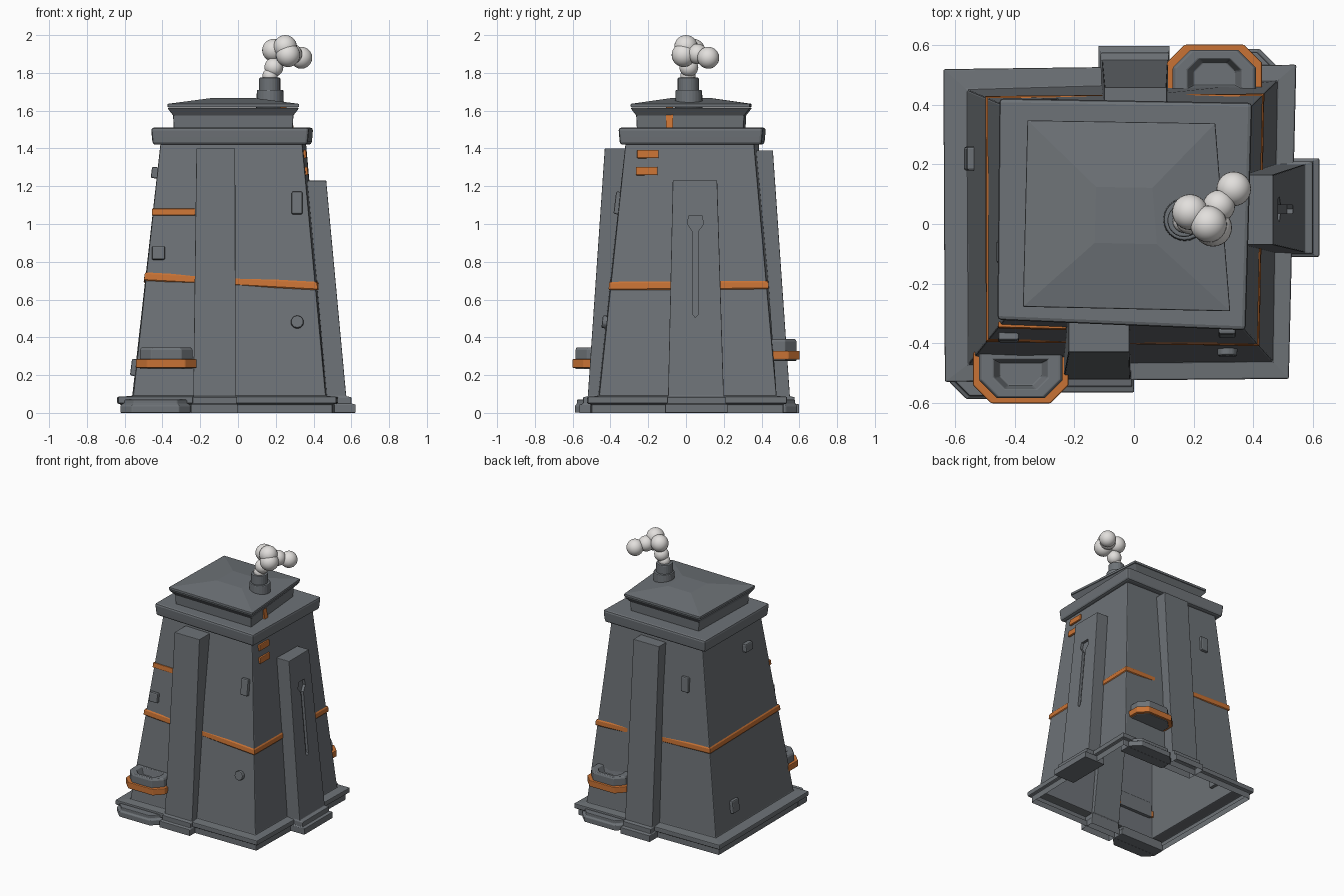
import bpy, bmesh, math
from mathutils import Vector

if "Cube" in bpy.data.objects:
    bpy.data.objects.remove(bpy.data.objects["Cube"])


def material(name, rgb):
    m = bpy.data.materials.new(name)
    m.diffuse_color = (*rgb, 1)
    m.use_nodes = True
    m.node_tree.nodes["Principled BSDF"].inputs["Base Color"].default_value = m.diffuse_color
    return m


GREY = material("slate grey", (0.155, 0.17, 0.185))
ORANGE = material("orange trim", (0.58, 0.17, 0.035))
WHITE = material("smoke white", (0.76, 0.74, 0.72))


def finish(name, bm, mat, bevel=0.0, smooth=True):
    bmesh.ops.recalc_face_normals(bm, faces=bm.faces)
    me = bpy.data.meshes.new(name)
    bm.to_mesh(me)
    bm.free()
    ob = bpy.data.objects.new(name, me)
    bpy.context.collection.objects.link(ob)
    me.materials.append(mat)
    if smooth:
        for p in me.polygons:
            p.use_smooth = smooth == "all"
    if bevel:
        b = ob.modifiers.new("bevel", "BEVEL")
        b.width, b.segments, b.limit_method = bevel, 2, "ANGLE"
        b.angle_limit = math.radians(35)
    return ob


def loft(name, rings, mat, bottom=True, top=True, bevel=0.0):
    """Skin a stack of equal-length point rings."""
    bm = bmesh.new()
    vs = [[bm.verts.new(p) for p in r] for r in rings]
    n = len(rings[0])
    for a, b in zip(vs, vs[1:]):
        for i in range(n):
            j = (i + 1) % n
            bm.faces.new((a[i], a[j], b[j], b[i]))
    if bottom:
        bm.faces.new(vs[0])
    if top:
        bm.faces.new(vs[-1])
    return finish(name, bm, mat, bevel)


def at(quad, z):
    return [(x, y, z) for x, y in quad]


def grow(quad, d):
    """Push the four corners outward by d."""
    return [(x + math.copysign(d, x), y + math.copysign(d, y)) for x, y in quad]


def box(name, loc, size, rot, mat, bevel=0.008):
    bm = bmesh.new()
    bmesh.ops.create_cube(bm, size=1)
    bmesh.ops.scale(bm, vec=size, verts=bm.verts)
    ob = finish(name, bm, mat, bevel)
    ob.location, ob.rotation_euler = loc, rot
    return ob


# tapered hollow tower body with stepped skirt
FOOT = [(-0.615, -0.51), (0.50, -0.50), (0.525, 0.515), (-0.62, 0.50)]
LOW = [(-0.555, -0.47), (0.465, -0.46), (0.48, 0.48), (-0.56, 0.45)]
HIGH = [(-0.41, -0.29), (0.34, -0.32), (0.36, 0.36), (-0.405, 0.385)]


def corner(i, z):
    t = (z - 0.09) / 1.34
    return Vector(LOW[i]).lerp(Vector(HIGH[i]), t)


def wall(i, s, z):
    """Point on wall i (0 front, 1 right, 2 back, 3 left), s along the wall."""
    p = corner(i, z).lerp(corner((i + 1) % 4, z), s)
    return (p.x, p.y, z)


loft("tower_body", [at(FOOT, 0), at(FOOT, 0.045), at(grow(FOOT, -0.02), 0.05),
                    at(grow(FOOT, -0.02), 0.085), at(LOW, 0.09), at(HIGH, 1.43)],
     GREY, bottom=False, bevel=0.006)

# cornice and stepped roof
CORN = [(-0.452, -0.315), (0.368, -0.35), (0.39, 0.40), (-0.445, 0.415)]
loft("cornice", [at(CORN, 1.42), at(grow(CORN, 0.004), 1.46), at(grow(CORN, -0.008), 1.51)],
     GREY, bevel=0.014)
ROOF = [(-0.34, -0.245), (0.29, -0.26), (0.24, 0.305), (-0.325, 0.315)]
loft("roof_block", [at(ROOF, 1.50), at(grow(ROOF, -0.004), 1.575),
                    at(grow(ROOF, -0.035), 1.615)], GREY, bevel=0.006)
LID = grow(ROOF, -0.033)
loft("roof_lid", [at(LID, 1.618), at(LID, 1.636),
                  at([(x * 0.3 - 0.02, y * 0.3 + 0.02) for x, y in LID], 1.668)],
     GREY, bevel=0.004)


# pilasters on the front, back and right
def rect(x0, x1, y0, y1):
    return [(x0, y0), (x1, y0), (x1, y1), (x0, y1)]


loft("front_pilaster", [at(rect(-0.25, 0.0, -0.565, -0.45), 0),
                        at(rect(-0.25, 0.0, -0.565, -0.45), 0.045),
                        at(rect(-0.24, -0.007, -0.545, -0.45), 0.05),
                        at(rect(-0.24, -0.007, -0.545, -0.45), 0.083),
                        at(rect(-0.237, -0.012, -0.52, -0.44), 0.088),
                        at(rect(-0.22, -0.015, -0.43, -0.27), 1.40)],
     GREY, bottom=False, bevel=0.01)
loft("back_pilaster", [at(rect(-0.12, 0.12, 0.45, 0.598), 0),
                       at(rect(-0.12, 0.12, 0.45, 0.598), 0.045),
                       at(rect(-0.112, 0.117, 0.45, 0.575), 0.05),
                       at(rect(-0.112, 0.117, 0.45, 0.575), 0.083),
                       at(rect(-0.108, 0.115, 0.44, 0.55), 0.088),
                       at(rect(-0.10, 0.11, 0.34, 0.46), 1.39)],
     GREY, bottom=False, bevel=0.01)
right = loft("right_pilaster", [at(rect(0.45, 0.622, -0.11, 0.22), 0),
                                at(rect(0.45, 0.622, -0.11, 0.22), 0.045),
                                at(rect(0.45, 0.60, -0.10, 0.21), 0.05),
                                at(rect(0.45, 0.60, -0.10, 0.21), 0.083),
                                at(rect(0.44, 0.573, -0.095, 0.20), 0.088),
                                at(rect(0.34, 0.467, -0.07, 0.165), 1.23)],
             GREY, bevel=0.01)

# slot with wide head cut in the right pilaster
SLOT = [(-0.014, 0.52), (0, 0.505), (0.014, 0.52), (0.014, 0.96), (0.042, 1.0),
        (0.035, 1.045), (-0.035, 1.045), (-0.042, 1.0), (-0.014, 0.96)]
cutter = loft("slot_cutter", [[(0.573 - 0.0928 * (z - 0.088) + d, 0.05 + y, z) for y, z in SLOT]
                              for d in (-0.02, 0.05)], GREY)
cutter.hide_render = True
cutter.hide_viewport = True
cut = right.modifiers.new("slot", "BOOLEAN")
cut.operation, cut.object, cut.solver = "DIFFERENCE", cutter, "EXACT"

# orange stripe around the body, slightly tilted
TILT = [0.722, 0.672, 0.677, 0.71]


def stripe_ring(dz, d):
    return [(*grow([corner(i, TILT[i] + dz)], d)[0], TILT[i] + dz) for i in range(4)]


loft("orange_stripe", [stripe_ring(-0.022, -0.004), stripe_ring(-0.016, 0.009),
                       stripe_ring(0.014, 0.009), stripe_ring(0.022, -0.004)],
     ORANGE, bottom=False, top=False)
# short upper stripe on the front left
p, q = Vector(wall(0, -0.008, 1.065)), Vector(wall(0, 0.27, 1.06))
d = q - p
box("upper_stripe", (p + q) / 2, (d.length, 0.02, 0.036),
    (math.radians(-7), 0, math.atan2(d.y, d.x)), ORANGE, 0.004)

# small wall plates
T = math.radians(7)
box("front_tall_plate", wall(0, 0.93, 1.11), (0.058, 0.05, 0.12), (-T, 0, 0), GREY)
box("front_small_plate", wall(0, 0.06, 0.845), (0.07, 0.05, 0.07), (-T, 0, 0), GREY)
box("back_plate", wall(2, 0.81, 1.14), (0.06, 0.05, 0.11), (0.05, 0, 0), GREY)
box("left_upper_plate", wall(3, 0.69, 1.27), (0.065, 0.08, 0.06), (0, T, 0), GREY)
box("left_lower_plate", wall(3, 0.25, 0.24), (0.05, 0.08, 0.09), (0, T, 0), GREY)
for k, z in enumerate((1.37, 1.28)):
    box(f"right_orange_plate_{k + 1}", wall(1, 0.18, z), (0.026, 0.115, 0.044),
        (0, -0.08, 0), ORANGE, 0.005)


def cylinder(name, loc, r1, r2, depth, rot=(0, 0, 0), mat=GREY, seg=24, bevel=0.006):
    bm = bmesh.new()
    bmesh.ops.create_cone(bm, cap_ends=True, segments=seg, radius1=r1, radius2=r2, depth=depth)
    ob = finish(name, bm, mat, bevel)
    ob.location, ob.rotation_euler = loc, rot
    return ob


cylinder("front_knob", wall(0, 0.878, 0.48), 0.036, 0.034, 0.05, (math.radians(83), 0, 0), seg=10)


# corner planters with orange band and foot slab
def planter(side, cx, y0, sy, z0, foot_cx):
    def outline(w, h, s=1.0):
        c = 0.06
        pts = [(-w, 0), (-w, h - c), (c - w, h), (w - c, h), (w, h - c), (w, 0)]
        return [(x * s, 0.07 + (y - 0.07) * s) for x, y in pts]

    def ring(o, z, x0=cx):
        return [(x0 + x, sy * (y0 + y), z) for x, y in o]

    loft(side + "_planter", [ring(outline(0.14, 0.155), z0 - 0.006),
                             ring(outline(0.14, 0.155), z0 + 0.095),
                             ring(outline(0.14, 0.155, 0.94), z0 + 0.108),
                             ring(outline(0.14, 0.155, 0.65), z0 + 0.108),
                             ring(outline(0.14, 0.155, 0.5), z0 + 0.06)], GREY, bevel=0.004)
    loft(side + "_planter_band", [ring(outline(0.16, 0.172), z0),
                                  ring(outline(0.16, 0.172), z0 + 0.046)], ORANGE, bevel=0.005)
    loft(side + "_foot_slab", [ring(outline(0.185, 0.158), 0.001, foot_cx),
                               ring(outline(0.185, 0.158), 0.04, foot_cx),
                               ring(outline(0.175, 0.148), 0.046, foot_cx),
                               ring(outline(0.175, 0.148), 0.07, foot_cx)], GREY, bevel=0.005)


planter("front", -0.38, 0.43, -1, 0.238, -0.437)
planter("back", 0.27, 0.43, 1, 0.282, 0.297)

# chimney
cylinder("chimney_base", (0.17, 0.015, 1.655), 0.074, 0.07, 0.11)
cylinder("chimney_pipe", (0.168, 0.012, 1.725), 0.056, 0.056, 0.10)

# orange strap curving over the roof edge
PATH = [(0.12, 1.652), (0.19, 1.652), (0.245, 1.632), (0.278, 1.59), (0.295, 1.51)]
loft("roof_strap", [[(x - dx, y, z - dx) for y, dx in
                     ((-0.105, 0), (-0.068, 0), (-0.068, 0.018), (-0.105, 0.018))]
                    for x, z in PATH], ORANGE)

# smoke puffs
PUFFS = [(0.17, 0.01, 1.785, 0.04), (0.19, 0.015, 1.83, 0.05), (0.188, 0.04, 1.92, 0.06),
         (0.25, 0.0, 1.938, 0.062), (0.265, -0.012, 1.895, 0.064),
         (0.285, 0.06, 1.9, 0.054), (0.335, 0.118, 1.88, 0.058)]
for k, (x, y, z, r) in enumerate(PUFFS):
    bm = bmesh.new()
    bmesh.ops.create_uvsphere(bm, u_segments=24, v_segments=14, radius=r)
    finish(f"smoke_puff_{k + 1}", bm, WHITE, smooth="all").location = (x, y, z)
